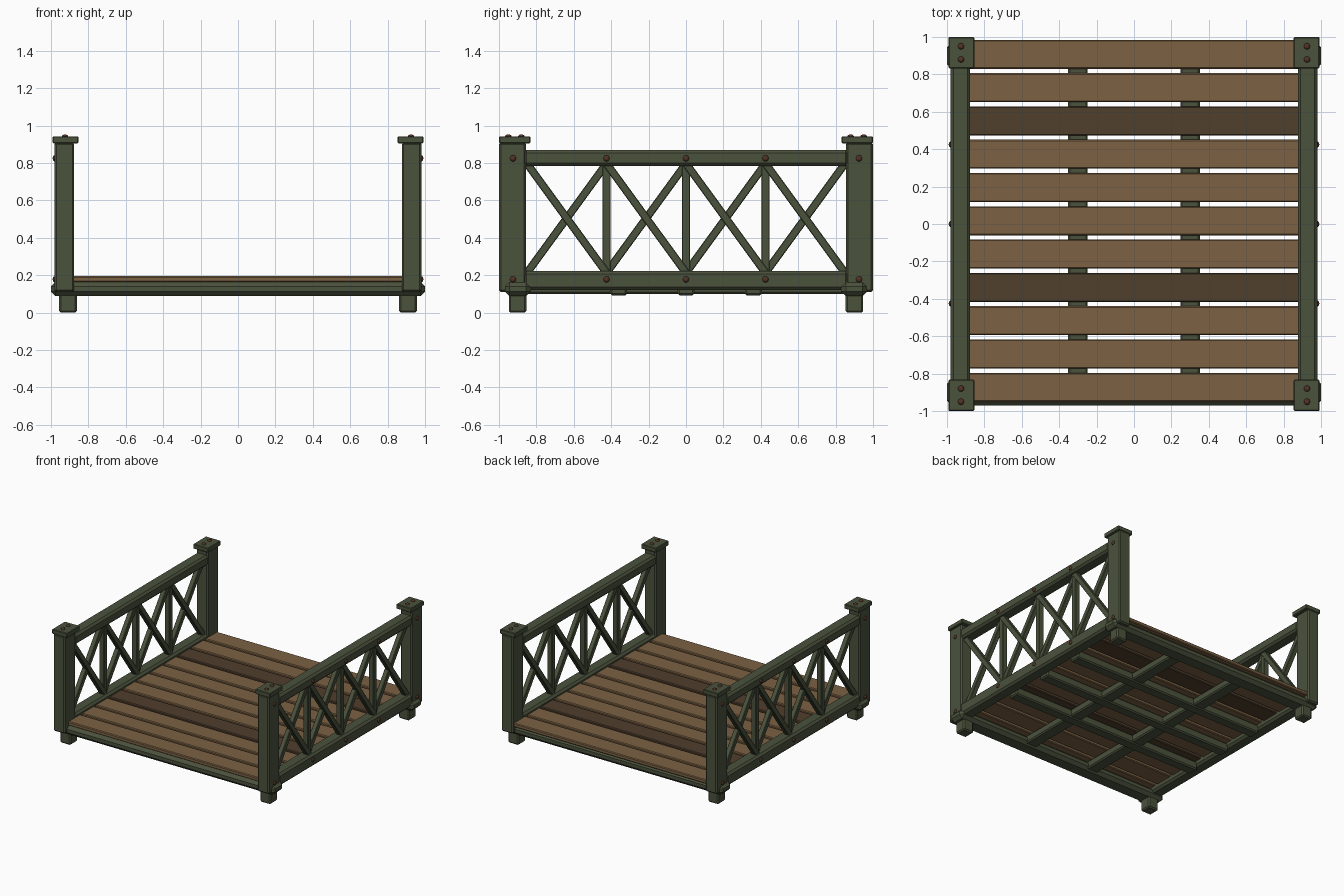
import bpy, math
from mathutils import Matrix, Vector

if "Cube" in bpy.data.objects:
    bpy.data.objects.remove(bpy.data.objects["Cube"])


def material(name, rgb):
    m = bpy.data.materials.new(name)
    m.use_nodes = True
    m.diffuse_color = (*rgb, 1)
    m.node_tree.nodes["Principled BSDF"].inputs["Base Color"].default_value = (*rgb, 1)
    return m


green = material("green paint", (0.07, 0.085, 0.046))
wood = material("brown wood", (0.2, 0.12, 0.057))
dark_wood = material("dark wood", (0.08, 0.05, 0.027))
rust = material("rusty bolt", (0.085, 0.032, 0.018))


def beam(name, x, y, z, mat=green, bevel=0.01, tilt=0):
    """Chamfered box from (min, max) ranges, optionally tilted about x."""
    lo, hi = Vector((x[0], y[0], z[0])), Vector((x[1], y[1], z[1]))
    bpy.ops.mesh.primitive_cube_add(size=1, location=(lo + hi) / 2)
    ob = bpy.context.object
    ob.name = name
    ob.data.transform(Matrix.Diagonal((*(hi - lo), 1)))
    ob.rotation_euler.x = tilt
    ob.data.materials.append(mat)
    mod = ob.modifiers.new("chamfer", 'BEVEL')
    mod.width = bevel
    mod.segments = 1
    return ob


def bolt(name, loc, axis):
    """Domed bolt head facing along the axis."""
    bpy.ops.mesh.primitive_uv_sphere_add(segments=10, ring_count=6, radius=1, location=loc)
    ob = bpy.context.object
    ob.name = name
    ob.scale = (0.017, 0.017, 0.01)
    ob.rotation_euler = Vector(axis).to_track_quat('Z', 'Y').to_euler()
    ob.data.materials.append(rust)
    bpy.ops.object.shade_smooth_by_angle()


def span(c, w):
    return (c - w / 2, c + w / 2)


# Deck planks
for i in range(11):
    beam("deck_plank", (-0.89, 0.89), span(0.907 - 0.178 * i, 0.155), (0.163, 0.195),
         dark_wood if i in (2, 7) else wood, 0.006)

# Frame below the deck
for s in (-1, 1):
    beam("end_beam", (-1, 1), span(0.9 * s, 0.14), (0.088, 0.166), bevel=0.025)
    beam("joist", span(0.3 * s, 0.105), (-0.86, 0.86), (0.1, 0.163))
for y in (-0.36, 0, 0.36):
    beam("cross_beam", (-0.89, 0.89), span(y, 0.09), (0.092, 0.162))

# Railings
bay = 0.425
for side in (-1, 1):
    cx = 0.928 * side
    beam("top_rail", span(cx, 0.105), (-0.87, 0.87), (0.785, 0.87), bevel=0.016)
    beam("bottom_rail", span(cx, 0.105), (-0.87, 0.87), (0.12, 0.222), bevel=0.016)
    for y in (-bay, 0, bay):
        beam("picket", span(cx, 0.045), span(y, 0.043), (0.21, 0.8), bevel=0.004)

    # Crossed braces in each bay
    run, rise = 0.415, 0.57
    length = math.hypot(run, rise) + 0.03
    for k in range(4):
        y = (k - 1.5) * bay
        for d in (-1, 1):
            beam("brace", span(cx + 0.006 * d, 0.04), span(y, 0.042),
                 span(0.505, length), bevel=0.004, tilt=d * math.atan2(run, rise))

    # Corner posts, caps and feet
    for e in (-1, 1):
        beam("post", span(cx, 0.105), span(0.928 * e, 0.144), (0.11, 0.91))
        beam("post_cap", span(0.923 * side, 0.138), span(0.916 * e, 0.168),
             (0.905, 0.943), bevel=0.005)
        beam("foot", span(0.909 * side, 0.095), span(0.9 * e, 0.095), (0, 0.13))
        for y in (0.88, 0.95):
            bolt("cap_bolt", (0.925 * side, y * e, 0.943), (0, 0, 1))

    # Bolts along the rails
    for y in (-0.925, -bay, 0, bay, 0.925):
        for z in (0.825, 0.178):
            bolt("rail_bolt", (0.981 * side, y, z), (side, 0, 0))
